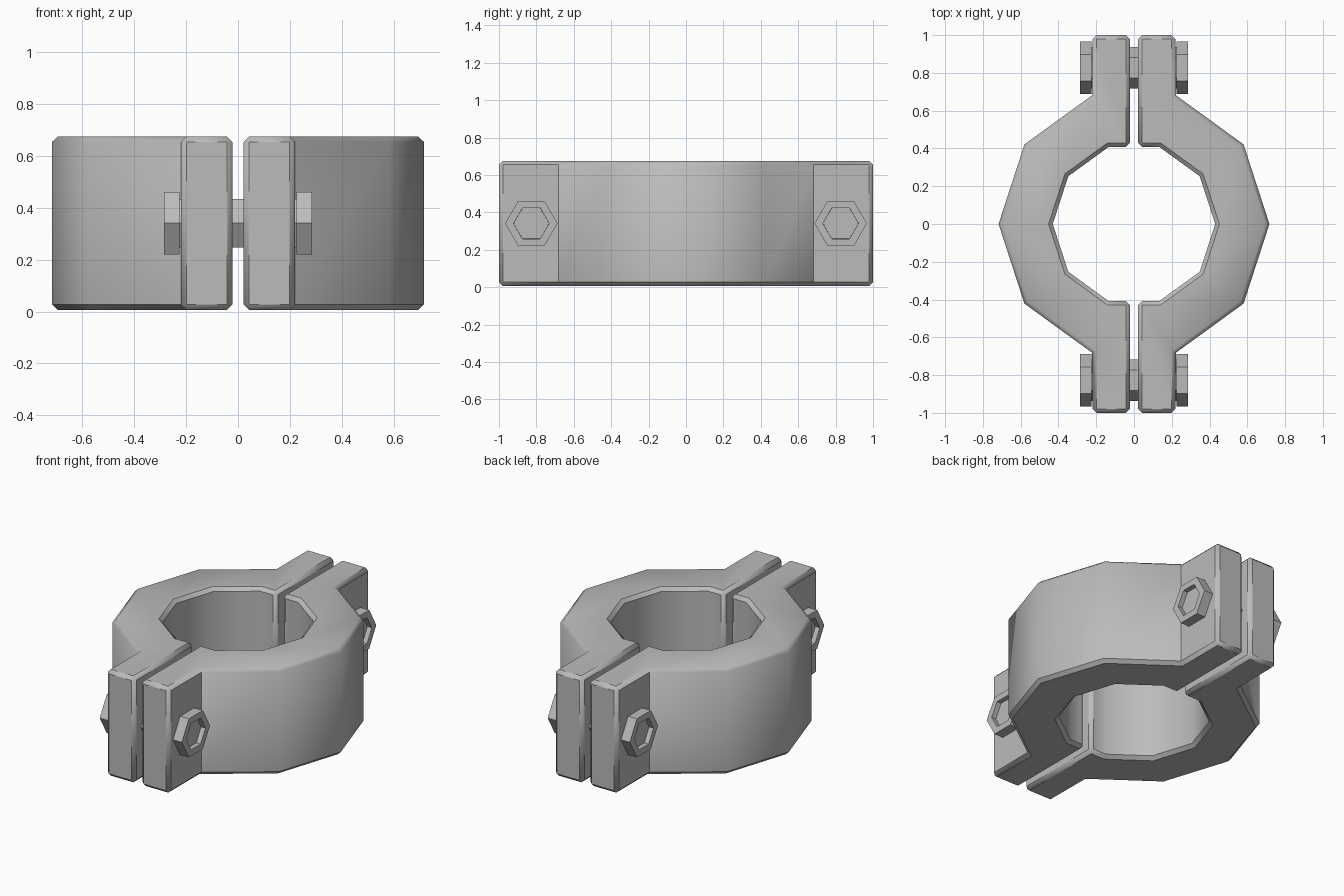
import bpy, bmesh
from math import radians, sin, cos, hypot
from mathutils import Matrix, Vector

if "Cube" in bpy.data.objects:
    bpy.data.objects.remove(bpy.data.objects["Cube"], do_unlink=True)

steel = bpy.data.materials.new("grey steel")
steel.use_nodes = True
GREY = (0.5, 0.5, 0.5, 1)
steel.diffuse_color = GREY
steel.node_tree.nodes["Principled BSDF"].inputs["Base Color"].default_value = GREY

BOTTOM, TOP = 0.006, 0.676
MID = (BOTTOM + TOP) / 2
GAP, LUG, END = 0.022, 0.22, 1.0       # lug inner x, outer x, end y
R_IN, R_OUT = 0.43, 0.717
BOLT_Y = 0.827


def finish(name, bm):
    bmesh.ops.recalc_face_normals(bm, faces=bm.faces)
    mesh = bpy.data.meshes.new(name)
    bm.to_mesh(mesh)
    bm.free()
    mesh.materials.append(steel)
    obj = bpy.data.objects.new(name, mesh)
    bpy.context.collection.objects.link(obj)
    return obj


def clamp_half(name, side):
    bm = bmesh.new()

    def vert(x, y):
        return bm.verts.new((side * x, y, BOTTOM))

    # faceted half ring, one quad per 36 degree step
    angles = [radians(a) for a in (-72, -36, 0, 36, 72)]
    inner = [vert(R_IN * cos(a), R_IN * sin(a)) for a in angles]
    outer = [vert(R_OUT * cos(a), R_OUT * sin(a)) for a in angles]
    for i in range(len(angles) - 1):
        bm.faces.new((inner[i], outer[i], outer[i + 1], inner[i + 1]))
    # bolting lug at each end
    for k, s in ((0, -1), (-1, 1)):
        bm.faces.new((inner[k], outer[k], vert(LUG, s * END),
                      vert(GAP, s * END), vert(GAP, inner[k].co.y)))
    ext = bmesh.ops.extrude_face_region(bm, geom=bm.faces[:], use_keep_orig=True)
    moved = [g for g in ext["geom"] if isinstance(g, bmesh.types.BMVert)]
    bmesh.ops.translate(bm, verts=moved, vec=(0, 0, TOP - BOTTOM))
    bmesh.ops.recalc_face_normals(bm, faces=bm.faces)
    # chamfer every right-angled edge
    sharp = [e for e in bm.edges if e.calc_face_angle(0) > radians(80)]
    bmesh.ops.bevel(bm, geom=sharp, offset=0.021, segments=1,
                    profile=0.5, affect='EDGES')
    # soft ring, crisp chamfers, with a blended outer top rim
    for f in bm.faces:
        f.smooth = True
    for e in bm.edges:
        rim = all(v.co.z > MID and hypot(v.co.x, v.co.y) > 0.6
                  and abs(v.co.y) < 0.75 for v in e.verts)
        e.smooth = rim or e.calc_face_angle(0) < radians(40)
    return finish(name, bm)


def hex_prism(bm, radius, depth):
    bmesh.ops.create_cone(bm, cap_ends=True, segments=6, radius1=radius,
                          radius2=radius, depth=depth)


def bolt_head(name, side, y):
    bm = bmesh.new()
    hex_prism(bm, 0.14, 0.061)
    bm.normal_update()
    # hexagonal socket in the outer face
    cap = [f for f in bm.faces if f.normal.z > 0.9]
    bmesh.ops.inset_region(bm, faces=cap, thickness=0.045)
    bmesh.ops.inset_region(bm, faces=cap, thickness=0.0005, depth=-0.03)
    bm.transform(Matrix.Translation((side * 0.2555, y, MID))
                 @ Matrix.Rotation(side * radians(90), 4, 'Y'))
    return finish(name, bm)


def bolt_shaft(name, y):
    bm = bmesh.new()
    hex_prism(bm, 0.109, 0.47)
    bm.transform(Matrix.Translation((0, y, MID))
                 @ Matrix.Rotation(radians(90), 4, 'Y'))
    return finish(name, bm)


for label, side in (("left", 1), ("right", -1)):
    clamp_half(label + "_clamp_half", side)
for place, y in (("front", -BOLT_Y), ("back", BOLT_Y)):
    bolt_shaft(place + "_bolt_shaft", y)
    for label, side in (("left", 1), ("right", -1)):
        bolt_head(place + "_" + label + "_bolt_head", side, y)
